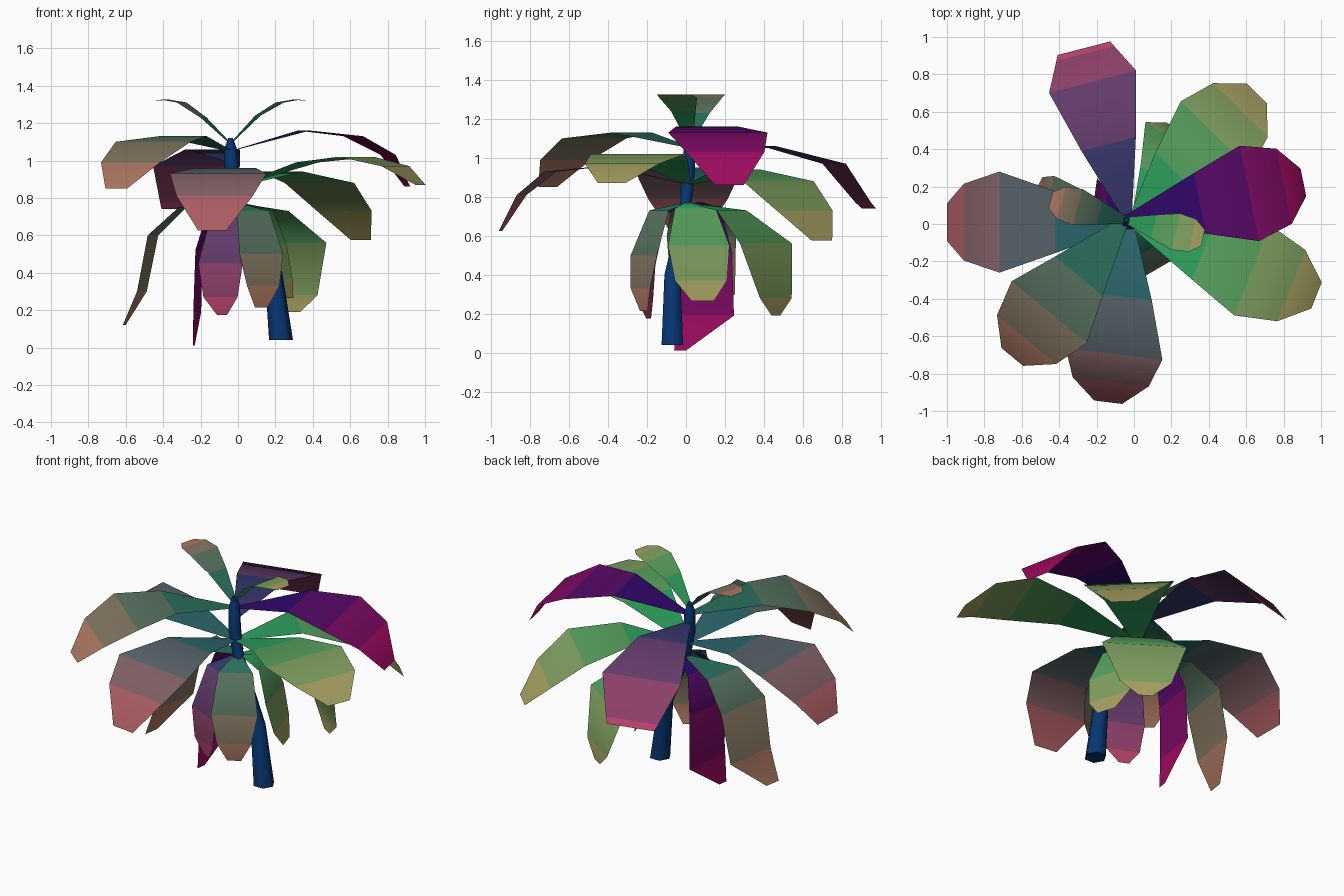
import bpy, bmesh, math
from mathutils import Vector

if "Cube" in bpy.data.objects:
    bpy.data.objects.remove(bpy.data.objects["Cube"])

# gradients from stem end to tip
RAMPS = {
    "teal_tan": ((0.10, 0.42, 0.36), (0.74, 0.47, 0.38)),
    "green_tan": ((0.12, 0.62, 0.36), (0.72, 0.62, 0.38)),
    "teal_rose": ((0.10, 0.40, 0.42), (0.74, 0.36, 0.38)),
    "violet_magenta": ((0.13, 0.06, 0.42), (0.70, 0.08, 0.38)),
    "blue_pink": ((0.14, 0.22, 0.42), (0.78, 0.27, 0.40)),
    "stem": ((0.06, 0.22, 0.44), (0.06, 0.22, 0.44)),
}


def ramp_material(ramp, t):
    name = f"{ramp}_{round(t * 100)}"
    mat = bpy.data.materials.get(name)
    if not mat:
        mat = bpy.data.materials.new(name)
        a, b = RAMPS[ramp]
        mat.diffuse_color = [(p + (q - p) * t) ** 2.2 for p, q in zip(a, b)] + [1]
        mat.use_nodes = True
        mat.node_tree.nodes["Principled BSDF"].inputs["Base Color"].default_value = mat.diffuse_color
    return mat


def finish(name, bm, mats):
    for f in bm.faces:
        f.smooth = len(f.verts) == 4
    mesh = bpy.data.meshes.new(name)
    bm.to_mesh(mesh)
    bm.free()
    for m in mats:
        mesh.materials.append(m)
    obj = bpy.data.objects.new(name, mesh)
    bpy.context.collection.objects.link(obj)


def leaf(name, ramp, base, azimuth, rows, skew=0.0):
    """Flat-section blade; rows are (reach, height, half width); skew slides the tip sideways."""
    a = math.radians(azimuth)
    out = Vector((math.cos(a), math.sin(a), 0))
    side = Vector((-out.y, out.x, 0))
    origin = Vector((base[0], base[1], 0))
    rows = [(0, base[2], 0.018)] + rows
    n = len(rows) - 1
    bm = bmesh.new()
    pairs = []
    for i, (r, z, w) in enumerate(rows):
        shift = skew if i == n else 0
        c = origin + out * r + side * shift + Vector((0, 0, z))
        pairs.append((bm.verts.new(c - side * w), bm.verts.new(c + side * w)))
    for i in range(n):
        (l0, r0), (l1, r1) = pairs[i], pairs[i + 1]
        bm.faces.new((l0, l1, r1, r0)).material_index = i
    finish(name, bm, [ramp_material(ramp, (i + 0.5) / n) for i in range(n)])


def rows(reach, height, width):
    return list(zip(reach, height, width))


# bent six-sided stem
path = [(0.23, -0.07, 0.04, 0.064), (0.19, -0.07, 0.40, 0.047),
        (0.06, -0.02, 0.65, 0.036), (0.0, 0.0, 0.78, 0.034),
        (-0.03, 0.01, 0.92, 0.04), (-0.04, 0.02, 1.06, 0.035),
        (-0.04, 0.02, 1.12, 0.012)]
bm = bmesh.new()
rings = []
for x, y, z, r in path:
    rings.append([bm.verts.new((x + r * math.cos(k * math.pi / 3),
                                y + r * math.sin(k * math.pi / 3), z)) for k in range(6)])
for lo, hi in zip(rings, rings[1:]):
    for k in range(6):
        j = (k + 1) % 6
        bm.faces.new((lo[k], lo[j], hi[j], hi[k]))
bm.faces.new(rings[0][::-1])
bm.faces.new(rings[-1])
finish("stem", bm, [ramp_material("stem", 0)])

# two small young leaves at the crown
young_r, young_w = (0.15, 0.27, 0.36, 0.42), (0.065, 0.1, 0.09, 0.045)
crown = (-0.04, 0.02, 1.09)
leaf("crown_leaf_right", "green_tan", crown, -13, rows(young_r, (1.24, 1.31, 1.325, 1.32), young_w))
leaf("crown_leaf_left", "teal_tan", crown, 165, rows(young_r, (1.23, 1.31, 1.325, 1.32), young_w))

# large spreading leaves
big_w = (0.165, 0.26, 0.205, 0.075)
top, mid = (-0.04, 0.03, 1.05), (-0.02, 0.01, 0.86)
leaf("upper_leaf_right", "violet_magenta", top, 11.5,
     rows((0.40, 0.67, 0.86, 0.965), (1.16, 1.13, 1.03, 0.86), big_w))
leaf("upper_leaf_front_left", "teal_tan", top, 230.5,
     rows((0.40, 0.65, 0.84, 0.96), (1.13, 1.10, 0.99, 0.85), big_w))
leaf("upper_leaf_back", "blue_pink", (-0.03, 0.02, 0.99), 104.5,
     rows((0.42, 0.765, 0.92, 0.95), (1.06, 0.97, 0.77, 0.74), (0.15, 0.24, 0.16, 0.145)))
leaf("middle_leaf_front", "teal_rose", mid, 263,
     rows((0.40, 0.71, 0.86, 0.97), (0.96, 0.93, 0.81, 0.625), big_w))
leaf("middle_leaf_left", "teal_rose", mid, 180,
     rows((0.40, 0.70, 0.89, 0.98), (0.95, 0.93, 0.79, 0.635), (0.165, 0.27, 0.205, 0.1)))
leaf("middle_leaf_back_right", "green_tan", mid, 45.5,
     rows((0.36, 0.65, 0.84, 0.965), (0.94, 0.88, 0.73, 0.575), big_w))
leaf("middle_leaf_right", "green_tan", mid, -21.5,
     rows((0.42, 0.70, 0.925, 1.07), (0.99, 1.02, 0.97, 0.87), big_w))

# drooping lower leaves
low = (0.0, 0.0, 0.77)
leaf("lower_leaf_back_right", "green_tan", low, 57,
     rows((0.28, 0.49, 0.55, 0.55), (0.73, 0.56, 0.28, 0.19), (0.14, 0.245, 0.15, 0.04)))
leaf("lower_leaf_right", "green_tan", (0.03, 0.01, 0.77), 17,
     rows((0.13, 0.19, 0.23, 0.26), (0.74, 0.55, 0.37, 0.265), (0.11, 0.165, 0.14, 0.06)))
leaf("lower_leaf_front_right", "teal_tan", low, -60,
     rows((0.16, 0.25, 0.27, 0.25), (0.73, 0.50, 0.33, 0.215), (0.10, 0.135, 0.10, 0.04)))
leaf("lower_leaf_front_left", "blue_pink", low, 246,
     rows((0.15, 0.23, 0.23, 0.21), (0.71, 0.45, 0.27, 0.175), (0.09, 0.13, 0.10, 0.03)))
leaf("lower_leaf_left", "teal_tan", (-0.02, 0.01, 0.77), 171,
     rows((0.28, 0.44, 0.50, 0.58), (0.75, 0.60, 0.30, 0.12), (0.13, 0.18, 0.165, 0.05)), 0.10)
leaf("lower_leaf_back_left", "violet_magenta", (-0.02, 0.07, 0.77), 172,
     rows((0.13, 0.19, 0.20, 0.20), (0.74, 0.52, 0.19, 0.01), (0.09, 0.14, 0.15, 0.03)), 0.13)
